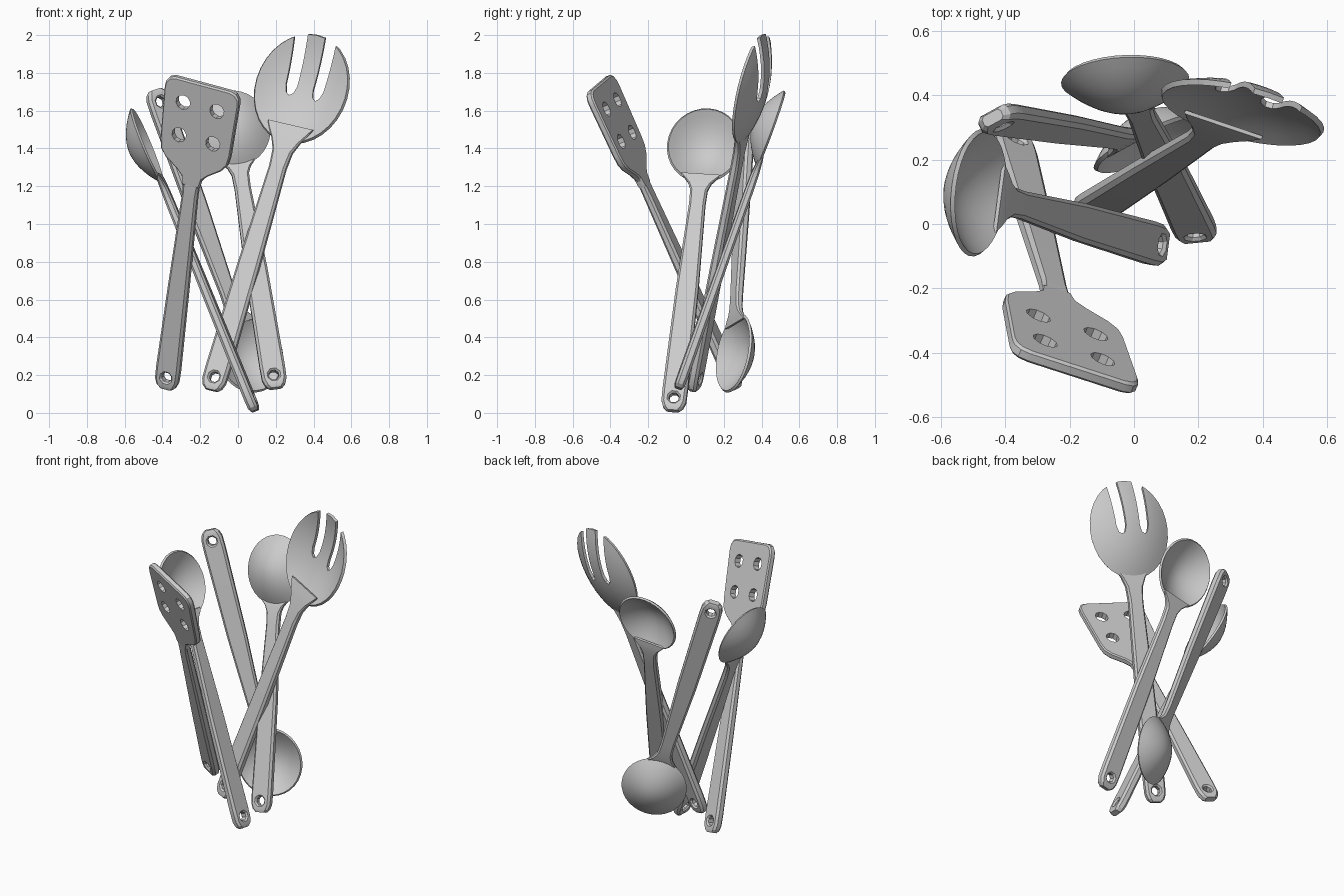
import bpy, bmesh, math
from mathutils import Vector, Matrix

if "Cube" in bpy.data.objects:
    bpy.data.objects.remove(bpy.data.objects["Cube"])

GREY = (0.6, 0.6, 0.6, 1.0)
steel = bpy.data.materials.new("plain grey")
steel.use_nodes = True
steel.diffuse_color = GREY
steel.node_tree.nodes["Principled BSDF"].inputs["Base Color"].default_value = GREY


def frame(end, tip, face):
    """Local axes: x across, y from handle end to tip, z out of the face."""
    end = Vector(end)
    v = (Vector(tip) - end).normalized()
    u = v.cross(Vector(face)).normalized()
    w = u.cross(v)
    m = Matrix((u, v, w)).transposed().to_4x4()
    m.translation = end
    return m, (Vector(tip) - end).length


def finish(name, bm, matrix):
    bmesh.ops.recalc_face_normals(bm, faces=bm.faces)
    mesh = bpy.data.meshes.new(name)
    bm.to_mesh(mesh)
    bm.free()
    mesh.materials.append(steel)
    ob = bpy.data.objects.new(name, mesh)
    bpy.context.collection.objects.link(ob)
    ob.matrix_world = matrix
    bpy.context.view_layer.update()
    return ob


def activate(ob):
    bpy.ops.object.select_all(action='DESELECT')
    ob.select_set(True)
    bpy.context.view_layer.objects.active = ob


def modify(ob, kind, **settings):
    mod = ob.modifiers.new(kind.lower(), kind)
    for key, value in settings.items():
        setattr(mod, key, value)
    activate(ob)
    bpy.ops.object.modifier_apply(modifier=mod.name)


def smooth(ob, degrees=35):
    activate(ob)
    bpy.ops.object.shade_smooth_by_angle(angle=math.radians(degrees))


def loft(rings):
    """Skin a list of closed rings and cap both ends."""
    bm = bmesh.new()
    loops = [[bm.verts.new(p) for p in ring] for ring in rings]
    for a, b in zip(loops, loops[1:]):
        for i in range(len(a)):
            j = (i + 1) % len(a)
            bm.faces.new((a[i], a[j], b[j], b[i]))
    bm.faces.new(loops[0])
    bm.faces.new(loops[-1])
    return bm


def cut(ob, rings):
    tool = finish("cutter", loft(rings), ob.matrix_world)
    tool.hide_render = True
    modify(ob, 'BOOLEAN', object=tool, operation='DIFFERENCE', solver='EXACT')
    bpy.data.objects.remove(tool)


def circle(x, y, z, r, n=8):
    turn = math.tau / n
    return [(x + r * math.cos((i + .5) * turn), y + r * math.sin((i + .5) * turn), z)
            for i in range(n)]


def handle(name, matrix, stations):
    """Chamfered bar with a rounded end and a countersunk hanging hole."""
    start = [(0, .034, .018), (.018, .053, .026), (.05, .065, .027), (.12, .067, .027)]
    rings = []
    for y, hw, ht in start + stations:
        c = min(.5 * ht, .014)
        q = [(hw, ht - c), (hw - c, ht), (c - hw, ht), (-hw, ht - c)]
        q += [(-x, -z) for x, z in q]
        rings.append([(x, y, z) for x, z in q])
    ob = finish(name, loft(rings), matrix)
    cut(ob, [circle(0, .07, z, r) for z, r in
             ((-.04, .05), (-.017, .028), (.017, .028), (.04, .05))])
    smooth(ob, 25)


def bowl(name, matrix, cy, rx, ry, depth, thick, power, segs=32, rings=7):
    """Dished oval shell, hollow towards local +z."""
    bm = bmesh.new()
    centre = bm.verts.new((0, cy, -depth))
    last = None
    for k in range(1, rings + 1):
        r = k / rings
        z = -depth * (1 - r ** power)
        ring = []
        for i in range(segs):
            a = math.tau * i / segs
            ring.append(bm.verts.new((rx * r * math.cos(a), cy + ry * r * math.sin(a), z)))
        for i in range(segs):
            j = (i + 1) % segs
            if last:
                bm.faces.new((last[i], ring[i], ring[j], last[j]))
            else:
                bm.faces.new((centre, ring[i], ring[j]))
        last = ring
    ob = finish(name, bm, matrix)
    modify(ob, 'SOLIDIFY', thickness=thick, offset=0)
    return ob


# Three spoons: handle end, bowl tip, direction the hollow faces
spoons = {
    "back_spoon": ((.20, -.04, .13), (-.06, .52, 1.70), (-.05, .93, -.33)),
    "left_spoon": ((.09, -.07, .01), (-.56, .12, 1.61), (.92, -.1, .35)),
    "upturned_spoon": ((-.44, .33, 1.71), (.13, .24, .12), (.45, -.88, .1)),
}
for name, (end, tip, face) in spoons.items():
    m, length = frame(end, tip, face)
    handle(name + "_handle", m, [
        (length * .4, .06, .024), (length - .55, .043, .022), (length - .47, .046, .02),
        (length - .43, .062, .016), (length - .40, .088, .012), (length - .375, .108, .006)])
    ob = bowl(name + "_bowl", m, length - .21, .195, .21, .095, .014, 1.9)
    smooth(ob)

# Salad fork: shallow oval with two slots leaving three tines
m, length = frame((-.14, .04, .12), (.42, .40, 2.0), (-.26, -.94, .24))
handle("fork_handle", m, [
    (.7, .06, .025), (1.25, .047, .022), (1.34, .055, .02), (1.40, .08, .016),
    (1.45, .11, .012), (1.49, .13, .006)])
fork = bowl("fork_head", m, length - .30, .255, .30, .07, .018, 2)
for side in (-1, 1):
    slot = [(.05, length + .1), (.045, 1.71), (.055, 1.67), (.075, 1.655), (.095, 1.67),
            (.107, 1.71), (.125, length + .1)]
    cut(fork, [[(side * x, y, z) for x, y in slot] for z in (-.2, .2)])
smooth(fork)

# Spatula: handle and a flat blade with four holes
m, length = frame((-.38, .27, .13), (-.18, -.46, 1.74), (-.37, -.86, -.34))
neck = length - .565
handle("spatula_handle", m, [
    (.6, .057, .026), (neck - .08, .043, .022), (neck, .046, .019), (neck + .05, .08, .014)])
half = [(.045, -.03), (.055, .02), (.09, .055), (.16, .105), (.19, .145), (.2, .2),
        (.212, .5), (.208, .535), (.19, .56), (.16, .57)]
outline = half + [(-x, y) for x, y in reversed(half)]
blade = finish("spatula_blade", loft(
    [[(x * s, neck + .27 + (y - .27) * s, z) for x, y in outline]
     for z, s in ((-.02, .97), (-.012, 1), (.012, 1), (.02, .97))]), m)
for x in (-.097, .097):
    for y in (.25, .44):
        cut(blade, [circle(x, neck + y, z, .041, 10) for z in (-.1, .1)])
smooth(blade, 30)
